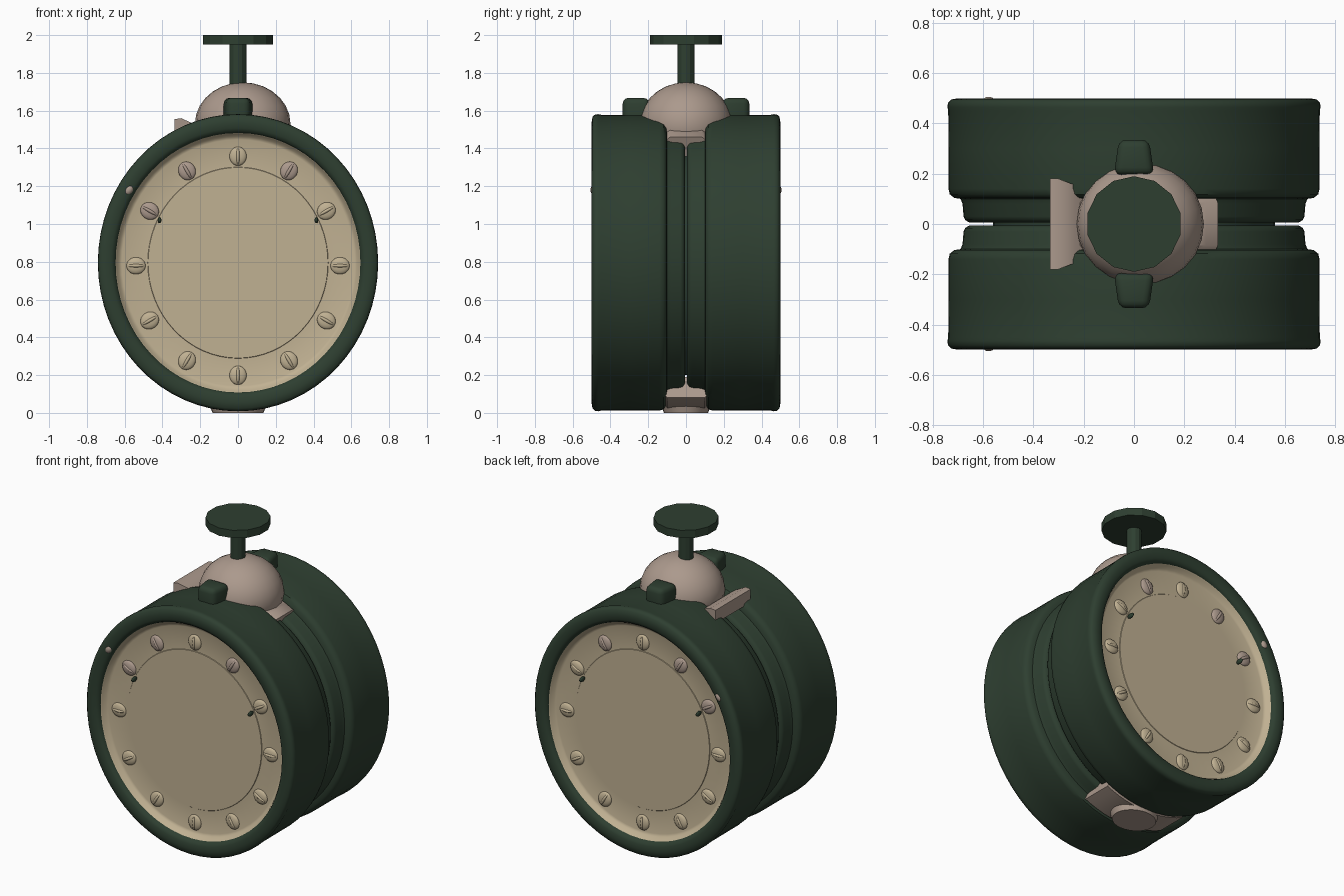
import bpy, bmesh, math
from mathutils import Matrix

if "Cube" in bpy.data.objects:
    bpy.data.objects.remove(bpy.data.objects["Cube"])

CZ, ZS = 0.795, 1.06      # clock centre height, vertical stretch of the drums


def material(name, rgb):
    m = bpy.data.materials.new(name)
    m.diffuse_color = (*rgb, 1)
    m.use_nodes = True
    m.node_tree.nodes["Principled BSDF"].inputs["Base Color"].default_value = m.diffuse_color
    return m


GREEN = material("dark_green", (0.027, 0.049, 0.030))
TAN = material("dial_tan", (0.53, 0.44, 0.29))
PINK = material("dusty_pink", (0.41, 0.32, 0.265))


def finish(name, bm, mat, angle=40):
    bmesh.ops.recalc_face_normals(bm, faces=bm.faces)
    me = bpy.data.meshes.new(name)
    bm.to_mesh(me)
    bm.free()
    me.materials.append(mat)
    ob = bpy.data.objects.new(name, me)
    bpy.context.collection.objects.link(ob)
    bpy.ops.object.select_all(action='DESELECT')
    ob.select_set(True)
    bpy.context.view_layer.objects.active = ob
    bpy.ops.object.shade_smooth_by_angle(angle=math.radians(angle))
    return ob


def lathe(name, profile, mat, a0=0, a1=360, n=64, closed=False):
    """Sweep (radius, y) points round the y axis; angles run from +x towards +z."""
    bm = bmesh.new()
    full = a1 - a0 == 360
    rows = []
    for i in range(n if full else n + 1):
        a = math.radians(a0 + (a1 - a0) * i / n)
        rows.append([bm.verts.new((r * math.cos(a), y, CZ + ZS * r * math.sin(a)))
                     for r, y in profile])
    k = len(profile)
    for i in range(n):
        p, q = rows[i], rows[(i + 1) % len(rows)]
        for j in range(k if closed else k - 1):
            bm.faces.new((p[j], q[j], q[(j + 1) % k], p[(j + 1) % k]))
    if not full:
        bm.faces.new(rows[0])
        bm.faces.new(rows[-1])
    bmesh.ops.remove_doubles(bm, verts=bm.verts, dist=1e-5)
    return finish(name, bm, mat)


def ball(name, loc, size, mat, rot=0):
    bm = bmesh.new()
    bmesh.ops.create_uvsphere(bm, u_segments=24, v_segments=14, radius=1)
    bm.transform(Matrix.Translation(loc) @ Matrix.Rotation(rot, 4, 'Y')
                 @ Matrix.Diagonal((*size, 1)))
    return finish(name, bm, mat)


def cylinder(name, r, z0, z1, n, mat):
    bm = bmesh.new()
    bmesh.ops.create_cone(bm, cap_ends=True, segments=n, radius1=r, radius2=r, depth=z1 - z0)
    bm.transform(Matrix.Translation((0, 0, (z0 + z1) / 2)))
    return finish(name, bm, mat, 20)


for s, side in ((-1, "front"), (1, "back")):
    # drum housing with rounded rim and stepped neck
    lathe(side + "_drum", [(r, s * y) for r, y in (
        (0.55, 0.006), (0.655, 0.006), (0.672, 0.016), (0.678, 0.03), (0.682, 0.08),
        (0.69, 0.100), (0.715, 0.104), (0.733, 0.118), (0.738, 0.14), (0.738, 0.30),
        (0.739, 0.45), (0.742, 0.465), (0.740, 0.482), (0.728, 0.495), (0.70, 0.50),
        (0.672, 0.497), (0.655, 0.488), (0.648, 0.472), (0.646, 0.44))], GREEN)
    # recessed dial: tan wall, flat ring and thin centre plate
    lathe(side + "_dial", [(0.65, s * 0.474), (0.642, s * 0.466), (0.63, s * 0.444),
                           (0.615, s * 0.438), (0.478, s * 0.438), (0.476, s * 0.441),
                           (0.0, s * 0.441)], TAN)
    # hour markers with a raised ridge
    for h in range(12):
        a = math.radians(30 * h)
        x, z = 0.54 * math.sin(a), 0.779 + 0.58 * math.cos(a)
        mat = PINK if h in (1, 10, 11) else TAN
        ball(f"{side}_hour_marker_{h}", (x, s * 0.438, z), (0.045, 0.018, 0.05), mat, a)
        ball(f"{side}_marker_ridge_{h}", (x, s * 0.440, z), (0.012, 0.022, 0.046), mat, a)
    # small dark pins on the dial and chip on the rim
    for x in (-0.415, 0.415):
        ball(side + "_dial_pin", (x, s * 0.465, 1.02), (0.010, 0.026, 0.016), GREEN)
    ball(side + "_rim_chip", (-0.578, s * 0.486, 1.18), (0.022, 0.02, 0.03), PINK, 0.6)
    # lug against the dome, tapering outwards
    bm = bmesh.new()
    bmesh.ops.create_cube(bm, size=1)
    for v in bm.verts:
        if v.co.y * s > 0:
            v.co.x *= 0.75
    bm.transform(Matrix.Translation((0, s * 0.265, 1.59))
                 @ Matrix.Diagonal((0.16, 0.14, 0.155, 1)))
    bmesh.ops.bevel(bm, geom=bm.edges[:], offset=0.03, segments=3, affect='EDGES', profile=0.5)
    finish(side + "_lug", bm, GREEN)

# core joining the two drums
lathe("core", [(0.0, -0.006), (0.56, -0.006), (0.56, 0.006), (0.0, 0.006)], GREEN)

# pink saddle pieces in the groove, with a flat foot below
lathe("bottom_saddle", [(0.62, -0.10), (0.62, 0.10), (0.715, 0.113), (0.732, 0.10),
                        (0.732, -0.10), (0.715, -0.113)], PINK, 247, 293, 12, True)
lathe("top_saddle", [(0.60, -0.105), (0.60, 0.105), (0.69, 0.11), (0.71, 0.085),
                     (0.71, -0.085), (0.69, -0.11)], PINK, 62, 112, 12, True)
bm = bmesh.new()
bmesh.ops.create_cone(bm, cap_ends=True, segments=32, radius1=0.9, radius2=1, depth=1)
bm.transform(Matrix.Translation((0, 0, 0.02)) @ Matrix.Diagonal((0.15, 0.13, 0.04, 1)))
finish("foot", bm, PINK)

# left wing of the saddle
bm = bmesh.new()
section = [(-0.335, 1.47), (-0.335, 1.555), (-0.30, 1.56), (-0.235, 1.53),
           (-0.20, 1.50), (-0.20, 1.44)]
ends = []
for y in (-0.18, 0.18):
    ends.append([bm.verts.new((x, y * (1 if x < -0.29 else 0.86), z)) for x, z in section])
    bm.faces.new(ends[-1])
for i in range(len(section)):
    j = (i + 1) % len(section)
    bm.faces.new((ends[0][i], ends[0][j], ends[1][j], ends[1][i]))
finish("left_wing", bm, PINK)

# dome, hanging rod and ceiling plate
ball("dome", (0.025, 0, 1.53), (0.253, 0.245, 0.22), PINK)
cylinder("hanging_rod", 0.045, 1.70, 1.96, 12, GREEN)
cylinder("ceiling_plate", 0.19, 1.95, 2.0, 14, GREEN)
